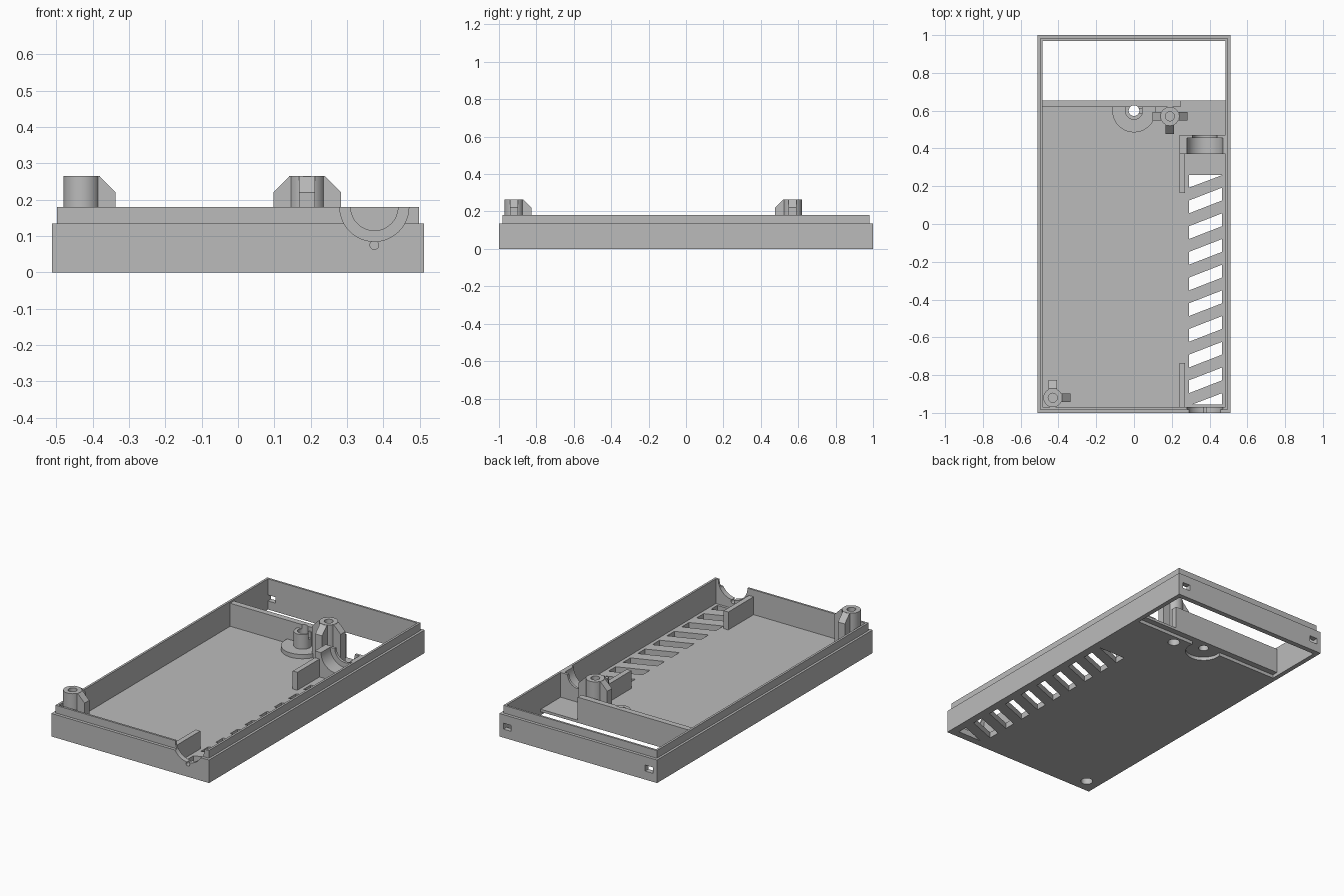
import bpy, bmesh, math
from mathutils import Matrix, Vector

if "Cube" in bpy.data.objects:
    bpy.data.objects.remove(bpy.data.objects["Cube"], do_unlink=True)

grey = bpy.data.materials.new("plain_grey")
grey.use_nodes = True
grey.diffuse_color = (0.5, 0.5, 0.5, 1)
grey.node_tree.nodes["Principled BSDF"].inputs["Base Color"].default_value = (0.5, 0.5, 0.5, 1)


def finish(name, bm):
    bmesh.ops.recalc_face_normals(bm, faces=bm.faces)
    mesh = bpy.data.meshes.new(name)
    bm.to_mesh(mesh)
    bm.free()
    mesh.materials.append(grey)
    obj = bpy.data.objects.new(name, mesh)
    bpy.context.collection.objects.link(obj)
    return obj


def prism(name, points, depth):
    """Extrude a flat outline of 3D points along a depth vector."""
    bm = bmesh.new()
    face = bm.faces.new([bm.verts.new(p) for p in points])
    top = bmesh.ops.extrude_face_region(bm, geom=[face])["geom"]
    verts = [v for v in top if isinstance(v, bmesh.types.BMVert)]
    bmesh.ops.translate(bm, vec=depth, verts=verts)
    return finish(name, bm)


def box(name, x, y, z):
    outline = [(x[0], y[0], z[0]), (x[1], y[0], z[0]), (x[1], y[1], z[0]), (x[0], y[1], z[0])]
    return prism(name, outline, (0, 0, z[1] - z[0]))


def rod(name, start, end, radius):
    """Cylinder between two points."""
    a, b = Vector(start), Vector(end)
    turn = (b - a).to_track_quat('Z', 'Y').to_matrix().to_4x4()
    bm = bmesh.new()
    bmesh.ops.create_cone(bm, cap_ends=True, segments=48, radius1=radius, radius2=radius,
                          depth=(b - a).length, matrix=Matrix.Translation((a + b) / 2) @ turn)
    return finish(name, bm)


def combine(obj, tools, operation='DIFFERENCE'):
    """Apply booleans and discard the tools."""
    bpy.context.view_layer.objects.active = obj
    for tool in tools:
        mod = obj.modifiers.new("cut", 'BOOLEAN')
        mod.operation, mod.solver, mod.object = operation, 'EXACT', tool
        bpy.ops.object.modifier_apply(modifier=mod.name)
        bpy.data.objects.remove(tool, do_unlink=True)
    return obj


FLOOR, RIM = 0.035, 0.18
IN_X, IN_Y = 0.485, 0.97
SHAFT_X = 0.375
POSTS = {"front_screw_post": ((-0.43, -0.92), (0, 90)),
         "rear_screw_post": ((0.19, 0.57), (0, 180, 270))}
BOSS = (0, 0.6)

# Tray with stepped rim
tray = box("tray", (-0.512, 0.512), (-1, 1), (0, 0.135))
combine(tray, [box("lip", (-0.498, 0.498), (-0.982, 0.982), (0.05, RIM))], 'UNION')
cuts = [box("cavity", (-IN_X, IN_X), (-IN_Y, IN_Y), (FLOOR, 0.3)),
        box("rear_opening", (-IN_X, IN_X), (0.655, IN_Y), (-0.1, 0.1)),
        box("lid_step", (-IN_X, IN_X), (0.62, 0.7), (-0.1, 0.02))]

# Latch slots in the rear wall
for side in (-1, 1):
    cuts.append(box("latch_slot", sorted((side * 0.435, side * 0.485)), (0.9, 1.1), (0.05, 0.085)))

# Shaft notch and pin hole in the front wall
cuts.append(rod("shaft_notch", (SHAFT_X, -1.1, RIM), (SHAFT_X, -0.9, RIM), 0.095))
cuts.append(rod("pin_hole", (SHAFT_X, -1.1, 0.075), (SHAFT_X, -0.9, 0.075), 0.012))

# Slanted vents, clipped to the vent panel
LEFT, RIGHT, RISE, WIDTH = 0.29, 0.465, 0.068, 0.068
LOW, HIGH = -0.955, 0.26
for k in range(10):
    y = HIGH - 0.136 * k
    if k == 0:
        outline = [(LEFT, y - WIDTH), (RIGHT, y - 0.002), (RIGHT, y), (LEFT, y)]
    elif k == 9:
        outline = [(LEFT + 0.02, LOW), (RIGHT, LOW), (RIGHT, y + RISE)]
    else:
        outline = [(LEFT, y - WIDTH), (RIGHT, y - WIDTH + RISE), (RIGHT, y + RISE), (LEFT, y)]
    cuts.append(prism("vent", [(px, py, -0.1) for px, py in outline], (0, 0, 0.2)))

# Screw holes and button pocket underneath
for (px, py), _ in POSTS.values():
    cuts.append(rod("screw_hole", (px, py, -0.1), (px, py, 0.1), 0.033))
cuts.append(rod("button_pocket", (*BOSS, -0.1), (*BOSS, 0.02), 0.1))
cuts.append(rod("button_hole", (*BOSS, -0.1), (*BOSS, 0.1), 0.028))
combine(tray, cuts)
parts = [tray]

# Screw posts with chamfered ribs
for name, ((px, py), angles) in POSTS.items():
    post = rod(name, (px, py, 0.03), (px, py, 0.265), 0.05)
    ribs = []
    for angle in angles:
        spin = Matrix.Translation((px, py, 0)) @ Matrix.Rotation(math.radians(angle), 4, 'Z')
        profile = [(0.02, 0.03), (0.093, 0.03), (0.093, 0.22), (0.048, 0.265), (0.02, 0.265)]
        rib = prism("rib", [(r, -0.022, z) for r, z in profile], (0, 0.044, 0))
        rib.data.transform(spin)
        ribs.append(rib)
    combine(post, ribs, 'UNION')
    combine(post, [rod("pilot", (px, py, 0.18), (px, py, 0.3), 0.024),
                   rod("bore", (px, py, -0.1), (px, py, 0.15), 0.033)])
    parts.append(post)

# Divider wall in front of the rear opening
parts.append(combine(box("divider", (-IN_X, 0.245), (0.62, 0.655), (0.03, 0.17)),
                     [rod("clearance", (*BOSS, 0), (*BOSS, 0.3), 0.028)]))

# Button boss: flange and slotted tube
flange = rod("button_flange", (*BOSS, 0.03), (*BOSS, 0.06), 0.115)
tube = rod("button_tube", (*BOSS, 0.05), (*BOSS, 0.145), 0.048)
combine(flange, [box("trim", (-0.2, 0.2), (0.64, 0.8), (0, 0.2)),
                 rod("bore", (*BOSS, 0), (*BOSS, 0.2), 0.028)])
combine(tube, [rod("bore", (*BOSS, 0), (*BOSS, 0.2), 0.028),
               box("slot", (0.0, 0.1), (0.588, 0.612), (0.11, 0.2))])
parts += [flange, tube]

# Shaft saddle with a stepped half-round seat
saddle = box("shaft_saddle", (0.24, IN_X), (0.37, 0.47), (0.03, RIM))
combine(saddle, [rod("wide_seat", (SHAFT_X, 0.3, RIM), (SHAFT_X, 0.455, RIM), 0.095),
                 rod("narrow_seat", (SHAFT_X, 0.4, RIM), (SHAFT_X, 0.6, RIM), 0.065)])
parts.append(saddle)

# Guide walls beside the vents
parts.append(box("rear_guide", (0.24, 0.27), (0.165, 0.38), (0.03, 0.14)))
parts.append(box("front_guide", (0.24, 0.27), (-IN_Y, -0.735), (0.03, 0.14)))

# Smooth the round surfaces, keep the corners sharp
bpy.ops.object.select_all(action='DESELECT')
for part in parts:
    part.select_set(True)
bpy.context.view_layer.objects.active = tray
bpy.ops.object.shade_smooth_by_angle(angle=math.radians(30))
